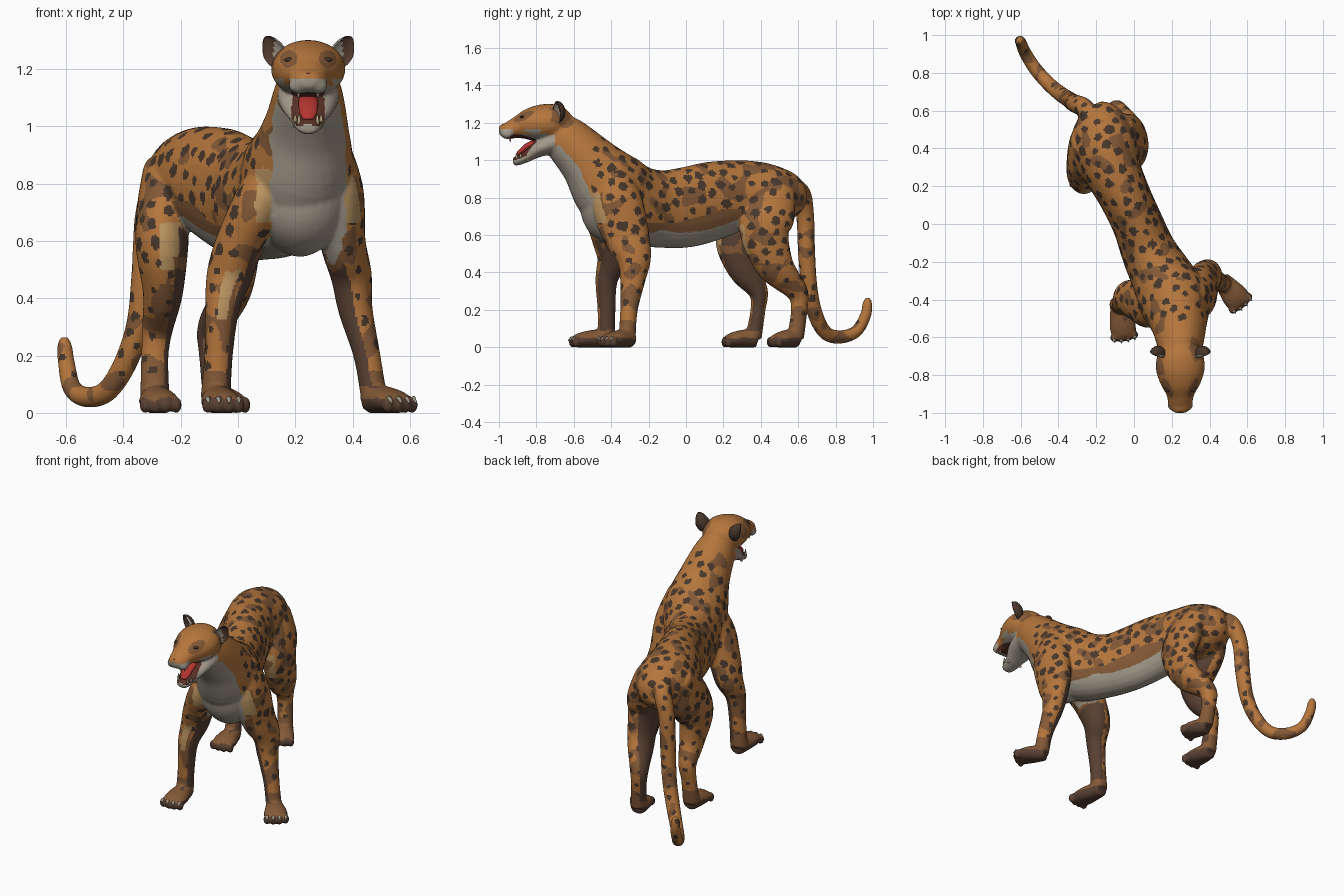
import bpy, bmesh, math, random
from mathutils import Vector, Matrix, noise

random.seed(4)
if "Cube" in bpy.data.objects:
    bpy.data.objects.remove(bpy.data.objects["Cube"], do_unlink=True)

UP, FORWARD = Vector((0, 0, 1)), Vector((0, -1, 0))
HEAD_X = 0.245

# Colours
PALETTE = {
    "orange fur": (0.46, 0.18, 0.045),
    "brown fur": (0.23, 0.10, 0.038),
    "dark spot": (0.065, 0.038, 0.024),
    "inner leg brown": (0.10, 0.052, 0.032),
    "cream grey fur": (0.37, 0.33, 0.26),
    "tan fur": (0.50, 0.30, 0.12),
    "tongue red": (0.45, 0.035, 0.03),
    "mouth dark": (0.10, 0.03, 0.02),
    "tooth ivory": (0.55, 0.42, 0.24),
}
MATS = {}
for name, rgb in PALETTE.items():
    mat = bpy.data.materials.new(name)
    mat.use_nodes = True
    mat.diffuse_color = (*rgb, 1)
    mat.node_tree.nodes["Principled BSDF"].inputs["Base Color"].default_value = (*rgb, 1)
    MATS[name] = mat
SLOT = {name: i for i, name in enumerate(PALETTE)}


def spline(rows, steps=5):
    """Smooth interpolation through rows of numbers."""
    out = []
    for i in range(len(rows) - 1):
        before, start = rows[max(i - 1, 0)], rows[i]
        end, after = rows[i + 1], rows[min(i + 2, len(rows) - 1)]
        for k in range(steps):
            t = k / steps
            out.append([b + t * (c - a) / 2 + t * t * (a - b * 2.5 + c * 2 - d / 2)
                        + t ** 3 * (b * 1.5 - a / 2 - c * 1.5 + d / 2)
                        for a, b, c, d in zip(before, start, end, after)])
    return out + [list(rows[-1])]


def loft(bm, rows, hint, sides=28):
    """Skin elliptical rings: x, y, z, half width, half height."""
    rows = spline(rows)
    centres = [Vector(r[:3]) for r in rows]
    rings = []
    for i, row in enumerate(rows):
        tangent = (centres[min(i + 1, len(rows) - 1)] - centres[max(i - 1, 0)]).normalized()
        side = tangent.cross(hint).normalized()
        lift = side.cross(tangent)
        ring = []
        for k in range(sides):
            a = math.tau * k / sides
            ring.append(bm.verts.new(centres[i] + side * math.cos(a) * row[3] + lift * math.sin(a) * row[-1]))
        rings.append(ring)
    for low, high in zip(rings, rings[1:]):
        for k in range(sides):
            n = (k + 1) % sides
            bm.faces.new((low[k], low[n], high[n], high[k]))
    bm.faces.new(rings[0][::-1])
    bm.faces.new(rings[-1])


def ball(bm, centre, radii):
    matrix = Matrix.Translation(centre) @ Matrix.Diagonal((*radii, 1))
    return bmesh.ops.create_uvsphere(bm, u_segments=20, v_segments=12, radius=1, matrix=matrix)["verts"]


def spike(bm, base, direction, radius, length):
    direction = Vector(direction).normalized()
    turn = direction.to_track_quat("Z", "Y").to_matrix().to_4x4()
    matrix = Matrix.Translation(Vector(base) + direction * length / 2) @ turn
    bmesh.ops.create_cone(bm, cap_ends=True, segments=10, radius1=radius, radius2=radius / 5,
                          depth=length, matrix=matrix)


def finish(name, bm, mats):
    bmesh.ops.recalc_face_normals(bm, faces=bm.faces)
    mesh = bpy.data.meshes.new(name)
    bm.to_mesh(mesh)
    bm.free()
    mesh.shade_smooth()
    obj = bpy.data.objects.new(name, mesh)
    bpy.context.collection.objects.link(obj)
    for m in mats:
        mesh.materials.append(MATS[m])
    return obj


body, claws = bmesh.new(), bmesh.new()

# Torso and neck, then the chest keel
loft(body, [(-.235, .61, .82, .07, .07), (-.205, .56, .815, .13, .125), (-.16, .45, .81, .17, .17),
            (-.12, .3, .815, .155, .185), (-.05, .15, .785, .138, .21), (.02, 0, .748, .135, .215),
            (.08, -.15, .74, .147, .207), (.16, -.3, .77, .17, .22), (.215, -.41, .86, .187, .21),
            (.238, -.53, 1, .148, .155), (HEAD_X, -.65, 1.12, .118, .125), (HEAD_X, -.72, 1.17, .09, .09)], UP)
loft(body, [(.24, -.5, .97, .1, .09), (.23, -.45, .83, .15, .125), (.22, -.42, .71, .155, .135),
            (.21, -.38, .63, .12, .105), (.2, -.34, .575, .06, .05)], FORWARD)

# Skull, muzzle and lower jaw
loft(body, [(HEAD_X, y, z, a, b) for y, z, a, b in (
    (-.62, 1.19, .06, .05), (-.68, 1.2, .115, .092), (-.76, 1.2, .13, .1), (-.84, 1.19, .108, .085),
    (-.9, 1.175, .075, .06), (-.95, 1.16, .063, .045), (-.985, 1.157, .048, .034), (-1, 1.155, .025, .02))], UP)
loft(body, [(HEAD_X, y, z, a, b) for y, z, a, b in (
    (-.7, 1.1, .11, .065), (-.79, 1.06, .09, .045), (-.85, 1.02, .06, .03),
    (-.9, .998, .046, .026), (-.925, .992, .03, .02))], UP)
for s in (-1, 1):
    ball(body, (HEAD_X + s * .033, -.955, 1.142), (.036, .036, .03))

# Legs, from shoulder or hip down to the ankle
LEGS = [
    [(.305, -.39, .95, .075, .085), (.345, -.37, .78, .092, .135), (.365, -.32, .6, .08, .125),
     (.395, -.28, .48, .072, .095), (.41, -.285, .36, .06, .068), (.45, -.305, .2, .047, .047),
     (.475, -.315, .05, .046, .046)],
    [(.15, -.38, .9, .075, .1), (.08, -.41, .74, .092, .14), (.01, -.4, .6, .085, .11),
     (-.03, -.39, .48, .08, .088), (-.055, -.425, .36, .06, .06), (-.068, -.425, .2, .05, .048),
     (-.078, -.425, .05, .053, .048)],
    [(-.245, .45, .85, .085, .11), (-.262, .37, .72, .09, .15), (-.265, .28, .58, .092, .125),
     (-.262, .31, .42, .07, .088), (-.28, .385, .3, .055, .054), (-.29, .385, .2, .048, .04),
     (-.29, .36, .05, .052, .045)],
    [(-.08, .48, .86, .075, .11), (-.03, .44, .72, .09, .145), (-.005, .42, .6, .082, .13),
     (-.02, .48, .43, .068, .1), (-.085, .592, .3, .056, .06), (-.09, .605, .2, .046, .044),
     (-.075, .585, .05, .048, .046)],
]
for leg in LEGS:
    loft(body, leg, FORWARD)

# Paws with four toes each; the front paws show claws
PAWS = [((.46, -.29), (.565, -.42)), ((-.08, -.4), (-.052, -.595)),
        ((-.293, .38), (-.27, .22)), ((-.085, .6), (-.025, .475))]
for heel, tip in PAWS:
    heel, tip = Vector((*heel, 0)), Vector((*tip, 0))
    ahead = (tip - heel).normalized()
    across = ahead.cross(UP)
    loft(body, [(*(heel.lerp(tip, f) + UP * z), a, b) for f, z, a, b in (
        (0, .038, .044, .04), (.35, .045, .058, .05), (.75, .04, .07, .043), (1, .032, .06, .033))], UP)
    for i in range(4):
        offset = i - 1.5
        toe = tip + across * offset * .036 + ahead * (.012 - abs(offset) * .008) + UP * .028
        ball(body, toe, (.022, .022, .03))
        if heel.y < 0:
            spike(claws, toe + ahead * .004 + UP * .022, ahead - UP * .7, .011, .026)

# Tail
loft(body, [(-.2, .52, .87, .05), (-.26, .61, .83, .052), (-.31, .637, .7, .048), (-.325, .645, .5, .046),
            (-.345, .66, .32, .043), (-.39, .69, .18, .041), (-.455, .745, .078, .038), (-.525, .825, .055, .036),
            (-.578, .91, .085, .033), (-.598, .96, .17, .03), (-.605, .97, .235, .026),
            (-.605, .972, .265, .013)], Vector((.8, .6, 0)))

# Blend the body into one smooth skin
cat = finish("body", body, [])
remesh = cat.modifiers.new("blend", "REMESH")
remesh.mode, remesh.voxel_size = "VOXEL", 0.0075
soften = cat.modifiers.new("soften", "SMOOTH")
soften.factor, soften.iterations = 0.5, 9
skin = bpy.data.meshes.new_from_object(cat.evaluated_get(bpy.context.evaluated_depsgraph_get()))
cat.modifiers.clear()
cat.data = skin
skin.name = "body"
skin.materials.clear()
for m in PALETTE:
    skin.materials.append(MATS[m])
for v in skin.vertices:
    v.co.z = max(v.co.z, 0)
skin.update()
skin.shade_smooth()

# Scattered spot centres, kept apart from each other
spots = []
for face in random.sample(list(skin.polygons), min(6000, len(skin.polygons))):
    c = face.center.copy()
    if c.y > -.5 and c.z > .13 and all((c - s).length > .058 for s, r in spots):
        slim = c.z < .5 or (c.y > .6 and c.x < -.2)
        spots.append((c, random.uniform(.011, .018) if slim else random.uniform(.016, .027)))
cells = {}
for c, r in spots:
    for dx in (-1, 0, 1):
        for dy in (-1, 0, 1):
            for dz in (-1, 0, 1):
                key = (int(c.x // .05) + dx, int(c.y // .05) + dy, int(c.z // .05) + dz)
                cells.setdefault(key, []).append((c, r))


def head_fur(c, n, off):
    """Mouth lining, pale muzzle, cheeks and throat, brown eye patches."""
    if c.y < -.8 and off < .058:
        roof = n.z < -.5 and 1.06 < c.z < 1.14 and c.y > -.95
        floor = n.z > .2 and .98 < c.z < 1.09
        back = n.y < -.4 and 1.02 < c.z < 1.12 and c.y > -.88
        if roof or floor or back:
            return "mouth dark"
    pale = 1.165 if off > .085 and n.y < -.15 else 1.135
    if (c.y < -.7 and c.z < pale) or (c.y < -.925 and c.z < 1.165):
        return "cream grey fur"
    if c.y < -.8 and math.hypot(off - .068, c.z - 1.235) < .03:
        return "brown fur"


def trunk_fur(c, n, off):
    """Pale chest and belly with their borders."""
    if c.y < -.38 and c.z > .52 and -.8 * n.y - .5 * n.z > .35:
        if off < min(.13, .09 + (c.z - .52) * .4) and c.z < 1.14:
            return "cream grey fur"
        if off < .185 and .66 < c.z < .85:
            return "tan fur"
    belly = abs(c.x - (.02 - .45 * c.y))
    if -.45 < c.y < .3 and .5 < c.z < .74:
        if n.z < -.42 and belly < .13:
            return "cream grey fur"
        if n.z < -.3 + .45 * (c.y + .2) and belly < .165:
            return "brown fur"


def leg_fur(c, n):
    """Dark inner legs, pale fronts and brown paws."""
    hind = c.y > .12
    side = 1 if c.x > (.2 if c.y < 0 else -.16) else -1
    if hind and n.y < -.65 and n.x > -.1 and .5 < c.z < .66:
        return "tan fur"
    if not hind and side < 0 and n.y < -.8 and -.25 < n.x < .35 and .33 < c.z < .5:
        return "tan fur"
    turn = abs(n.y) if hind else max(-n.y, 0) if side < 0 else 0
    inner = n.x * side < -.05 - .75 * turn
    if c.z < .05 or (inner and .09 < c.z < (.66 if hind else .57)):
        return "inner leg brown"
    if c.z < .14:
        return "brown fur"


def fur(c, n):
    """Coat colour from place and facing direction, with ragged borders."""
    p = c + noise.noise_vector(c * 22) * .012
    tail = c.x < -.2 and c.y > .56
    found = head_fur(c, n, abs(c.x - HEAD_X)) or trunk_fur(p, n, abs(p.x - HEAD_X))
    if not found and c.z < .68 and not tail:
        found = leg_fur(p, n)
    if found:
        return found
    wobble = 1 + .5 * noise.noise(c * 60)
    for s, r in cells.get(tuple(int(k // .05) for k in c), ()):
        if (c - s).length < r * wobble:
            return "dark spot"
    limit = .05 if c.z < .45 and not tail else .22
    return "brown fur" if c.y > -.8 and noise.noise(c * 11) > limit else "orange fur"


for face in skin.polygons:
    face.material_index = SLOT[fur(face.center, face.normal)]

# Ears: tapered cups, dark behind with a pale inner corner
ears = bmesh.new()
for s in (-1, 1):
    verts = ball(ears, (0, 0, 0), (.043, .046, .062))
    for v in verts:
        v.co.x *= 1 - max(v.co.z, 0) * 5
        if v.co.y < 0:
            v.co.y *= -.3
    place = Matrix.Translation((HEAD_X + s * .122, -.69, 1.258))
    tilt = Matrix.Rotation(s * .45, 4, "Y") @ Matrix.Rotation(s * .5, 4, "Z")
    bmesh.ops.transform(ears, verts=verts, matrix=place @ tilt)
ear_obj = finish("ears", ears, ["dark spot", "inner leg brown", "cream grey fur"])
for face in ear_obj.data.polygons:
    if face.normal.y < -.3:
        face.material_index = 2 if abs(face.center.x - HEAD_X) < .118 else 1

# Eyes and nose
eyes, nose = bmesh.new(), bmesh.new()
for s in (-1, 1):
    ball(eyes, (HEAD_X + s * .063, -.874, 1.232), (.021, .014, .008))
finish("eyes", eyes, ["dark spot"])
ball(nose, (HEAD_X, -.984, 1.176), (.024, .014, .013))
finish("nose", nose, ["mouth dark"])

# Tongue
tongue = bmesh.new()
loft(tongue, [(HEAD_X, -.78, 1.1, .034, .018), (HEAD_X, -.84, 1.08, .034, .017),
              (HEAD_X, -.885, 1.045, .03, .014), (HEAD_X, -.905, 1.024, .016, .008)], UP)
finish("tongue", tongue, ["tongue red"])

# Canine teeth and shorter side teeth
teeth = bmesh.new()
for s in (-1, 1):
    spike(teeth, (HEAD_X + s * .034, -.94, 1.128), -UP, .009, .03)
    spike(teeth, (HEAD_X + s * .032, -.905, 1.006), UP, .009, .036)
    for y in (-.885, -.865, -.845):
        spike(teeth, (HEAD_X + s * .045, y, 1.014 - (y + .885) * .5), UP, .009, .028)
finish("teeth", teeth, ["tooth ivory"])
finish("claws", claws, ["cream grey fur"])
